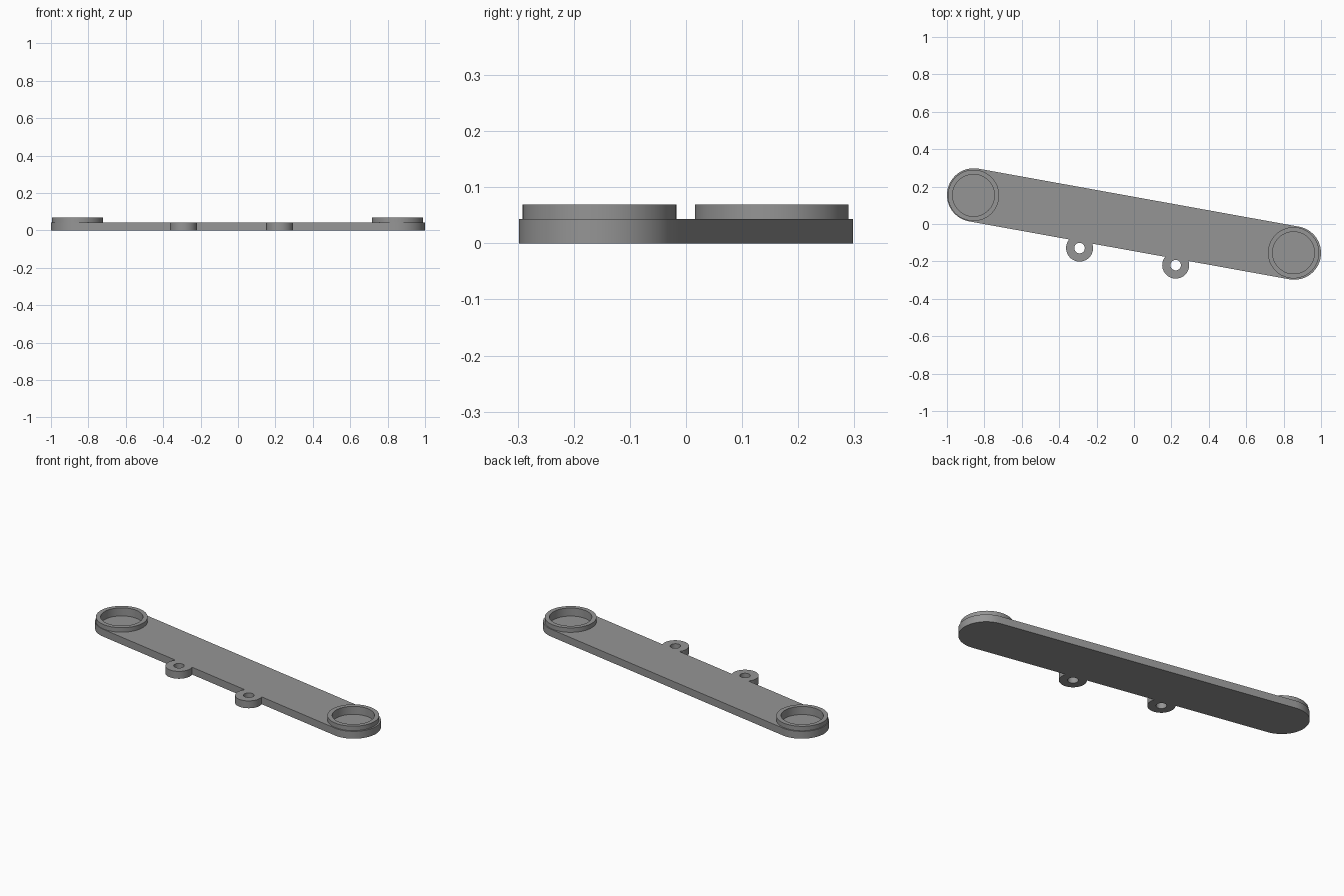
import bpy, bmesh, math
from mathutils import Vector

if "Cube" in bpy.data.objects:
    bpy.data.objects.remove(bpy.data.objects["Cube"])

T = 0.043          # plate thickness
RIM_TOP = 0.069    # top of the end collars
FLOOR = 0.022      # floor of the end sockets
END_R, RIM_R, SOCKET_R = 0.143, 0.137, 0.112
LUG_R, HOLE_R = 0.072, 0.028
A, B = Vector((-0.857, 0.155)), Vector((0.857, -0.155))
RIMS = [(-0.858, 0.153), (0.853, -0.154)]
LUGS = [(-0.291, -0.129), (0.223, -0.22)]

grey = bpy.data.materials.new("mid grey")
grey.diffuse_color = (0.3, 0.3, 0.3, 1)
grey.use_nodes = True
grey.node_tree.nodes["Principled BSDF"].inputs["Base Color"].default_value = grey.diffuse_color


def arc(c, r, start, sweep, n):
    return [(c[0] + r * math.cos(start + sweep * i / n),
             c[1] + r * math.sin(start + sweep * i / n)) for i in range(n + 1)]


def circle(c, r, n=64):
    return arc(c, r, 0, 2 * math.pi, n)[:-1]


def prism(name, outline, z0, z1):
    """Extrude a closed outline from z0 to z1."""
    bm = bmesh.new()
    face = bm.faces.new([bm.verts.new((x, y, z0)) for x, y in outline])
    out = bmesh.ops.extrude_face_region(bm, geom=[face])
    top = [v for v in out["geom"] if isinstance(v, bmesh.types.BMVert)]
    bmesh.ops.translate(bm, verts=top, vec=(0, 0, z1 - z0))
    bmesh.ops.recalc_face_normals(bm, faces=bm.faces)
    me = bpy.data.meshes.new(name)
    bm.to_mesh(me)
    bm.free()
    me.materials.append(grey)
    ob = bpy.data.objects.new(name, me)
    bpy.context.collection.objects.link(ob)
    return ob


def combine(target, other, operation):
    """Apply a boolean and remove the helper."""
    mod = target.modifiers.new("bool", 'BOOLEAN')
    mod.operation, mod.object, mod.solver = operation, other, 'EXACT'
    bpy.context.view_layer.objects.active = target
    bpy.ops.object.modifier_apply(modifier=mod.name)
    bpy.data.objects.remove(other)


# Slanted plate with rounded ends
d = B - A
ang = math.atan2(d.y, d.x)
outline = (arc(B, END_R, ang - math.pi / 2, math.pi, 32)
           + arc(A, END_R, ang + math.pi / 2, math.pi, 32))
plate = prism("arm_plate", outline, 0, T)

# Mounting lugs on the front edge, with through holes
for c in LUGS:
    combine(plate, prism("lug", circle(c, LUG_R, 48), 0, T), 'UNION')
for c in LUGS:
    combine(plate, prism("lug_hole", circle(c, HOLE_R, 32), -0.1, 0.1), 'DIFFERENCE')

# Raised collars and the sockets sunk through them into the plate
parts = [plate]
for side, c in zip(("left", "right"), RIMS):
    combine(plate, prism("socket", circle(c, SOCKET_R), FLOOR, 0.1), 'DIFFERENCE')
    collar = prism(side + "_collar", circle(c, RIM_R), T, RIM_TOP)
    combine(collar, prism("bore", circle(c, SOCKET_R), 0, 0.1), 'DIFFERENCE')
    parts.append(collar)

# Smooth curved walls, crisp rims
for ob in parts:
    bpy.ops.object.select_all(action='DESELECT')
    ob.select_set(True)
    bpy.context.view_layer.objects.active = ob
    bpy.ops.object.shade_smooth_by_angle(angle=math.radians(30))
